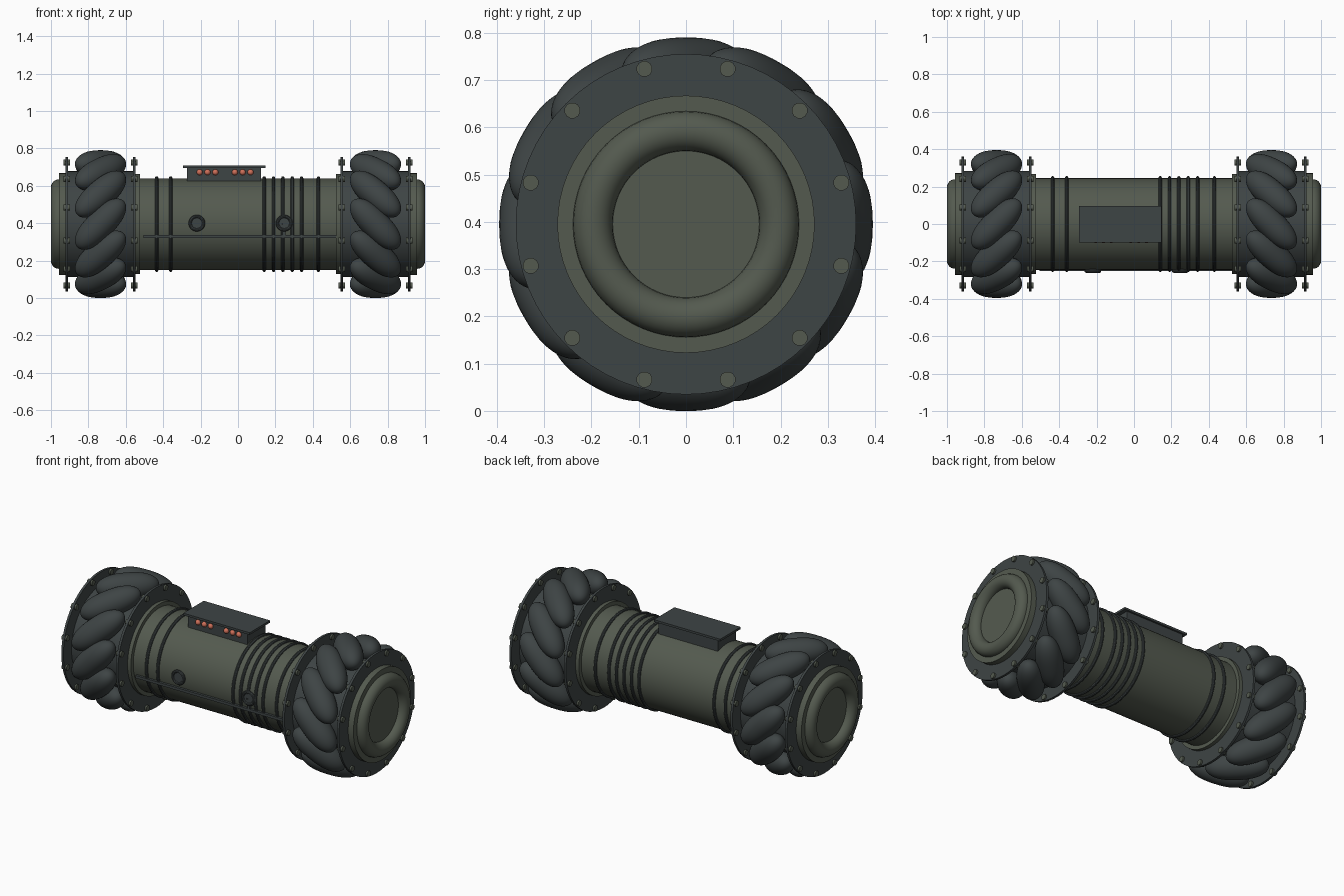
import bpy, bmesh, math
from mathutils import Matrix, Vector

if "Cube" in bpy.data.objects:
    bpy.data.objects.remove(bpy.data.objects["Cube"], do_unlink=True)

AXLE = Vector((0, 0, 0.395))


def material(name, rgb):
    m = bpy.data.materials.new(name)
    m.use_nodes = True
    m.diffuse_color = (*rgb, 1)
    bsdf = m.node_tree.nodes["Principled BSDF"]
    bsdf.inputs["Base Color"].default_value = (*rgb, 1)
    bsdf.inputs["Roughness"].default_value = 0.7
    return m


GREEN = material("olive green", (0.088, 0.102, 0.078))
DARK = material("dark slate", (0.048, 0.058, 0.059))
RED = material("lamp red", (0.62, 0.16, 0.10))


def finish(name, bm, mat, matrix=None):
    bmesh.ops.remove_doubles(bm, verts=bm.verts, dist=1e-5)
    bmesh.ops.recalc_face_normals(bm, faces=bm.faces)
    mesh = bpy.data.meshes.new(name)
    bm.to_mesh(mesh)
    bm.free()
    mesh.materials.append(mat)
    ob = bpy.data.objects.new(name, mesh)
    bpy.context.collection.objects.link(ob)
    ob.matrix_world = matrix or Matrix.Translation(AXLE)
    bpy.ops.object.select_all(action="DESELECT")
    ob.select_set(True)
    bpy.context.view_layer.objects.active = ob
    bpy.ops.object.shade_smooth_by_angle(angle=math.radians(35))
    return ob


def lathe(name, profile, mat, matrix=None, sides=64, closed=False):
    """Turn (x, radius) points around the x axis."""
    bm = bmesh.new()
    pts = profile + profile[:1] if closed else profile
    verts = [bm.verts.new((x, 0, r)) for x, r in pts]
    edges = [bm.edges.new(p) for p in zip(verts, verts[1:])]
    bmesh.ops.spin(bm, geom=verts + edges, cent=(0, 0, 0), axis=(1, 0, 0),
                   angle=math.tau, steps=sides, use_merge=False)
    return finish(name, bm, mat, matrix)


def disc(name, x0, x1, r, mat, matrix=None, sides=64):
    return lathe(name, [(x0, 0), (x0, r), (x1, r), (x1, 0)], mat, matrix, sides)


def ring(name, x, major, minor, mat, matrix=None, steps=16, sides=64):
    prof = [(x + minor * math.cos(math.tau * i / steps),
             major + minor * math.sin(math.tau * i / steps)) for i in range(steps)]
    return lathe(name, prof, mat, matrix, sides, closed=True)


def box(name, lo, hi, mat):
    lo, hi = Vector(lo), Vector(hi)
    bm = bmesh.new()
    bmesh.ops.create_cube(bm, size=1, matrix=Matrix.Translation((lo + hi) / 2)
                          @ Matrix.Diagonal((*(hi - lo), 1)))
    return finish(name, bm, mat, Matrix.Identity(4))


def copy(ob, name, matrix):
    dup = bpy.data.objects.new(name, ob.data)
    bpy.context.collection.objects.link(dup)
    dup.matrix_world = matrix
    return dup


# Central body with raised bands
disc("body_tube", -0.56, 0.56, 0.245, GREEN)
for x in (-0.435, -0.36, 0.14, 0.19, 0.24, 0.29, 0.34, 0.43):
    ring("body_band", x, 0.247, 0.009, DARK, steps=10)

# Barrel roller profile
HALF, FAT, ORBIT, COUNT = 0.175, 0.075, 0.32, 12
roller_profile = []
for i in range(25):
    t = -math.cos(math.pi * i / 24)
    roller_profile.append((HALF * t, FAT * math.sqrt(max(0, 1 - abs(t) ** 2.5))))
roller_mesh = bolt_mesh = None

for s, side in ((1, "left"), (-1, "right")):
    # Hub, collar and end cap
    disc(side + "_hub_drum", s * 0.55, s * 0.92, 0.283, DARK)
    disc(side + "_inner_collar", s * 0.525, s * 0.56, 0.268, GREEN)
    disc(side + "_end_cap", s * 0.90, s * 0.958, 0.272, GREEN)
    ring(side + "_end_ring", s * 0.958, 0.197, 0.042, GREEN, steps=24)

    # Side plates with bolts
    for x in (0.554, 0.916):
        disc(side + "_wheel_plate", s * (x - 0.007), s * (x + 0.007), 0.36, DARK)
        for k in range(COUNT):
            m = (Matrix.Translation(AXLE)
                 @ Matrix.Rotation(math.tau * (k + 0.5) / COUNT, 4, "X")
                 @ Matrix.Translation((s * x, 0, 0.34)))
            if bolt_mesh is None:
                bolt_mesh = disc("plate_bolt", -0.017, 0.017, 0.017, GREEN, m, 12)
            else:
                copy(bolt_mesh, "plate_bolt", m)

    # Angled rollers
    for k in range(COUNT):
        m = (Matrix.Translation(AXLE)
             @ Matrix.Rotation(math.tau * k / COUNT, 4, "X")
             @ Matrix.Translation((s * 0.735, -ORBIT, 0))
             @ Matrix.Rotation(s * math.pi / 4, 4, "Y"))
        if roller_mesh is None:
            roller_mesh = lathe("wheel_roller", roller_profile, DARK, m, 32)
        else:
            copy(roller_mesh, "wheel_roller", m)

# Top housing with lid and lamps
box("lamp_housing", (-0.272, -0.085, 0.62), (0.122, 0.085, 0.697), DARK)
box("housing_lid", (-0.295, -0.098, 0.695), (0.146, 0.096, 0.708), DARK)
for centre in (-0.163, 0.025):
    for step in (-1, 0, 1):
        bm = bmesh.new()
        bmesh.ops.create_uvsphere(bm, u_segments=16, v_segments=10, radius=0.016)
        finish("lamp", bm, RED,
               Matrix.Translation((centre + step * 0.042, -0.086, 0.672)))

# Front sensors, rail and stem
for x in (-0.22, 0.247):
    m = Matrix.Translation((x, 0, 0.40)) @ Matrix.Rotation(-math.pi / 2, 4, "Z")
    disc("sensor_lens", 0.22, 0.255, 0.036, DARK, m, 32)
    ring("sensor_rim", 0.252, 0.036, 0.009, DARK, m, 10, 32)
box("front_rail", (-0.505, -0.252, 0.32), (0.53, -0.225, 0.336), DARK)
box("sensor_stem", (0.241, -0.252, 0.33), (0.253, -0.225, 0.37), DARK)
